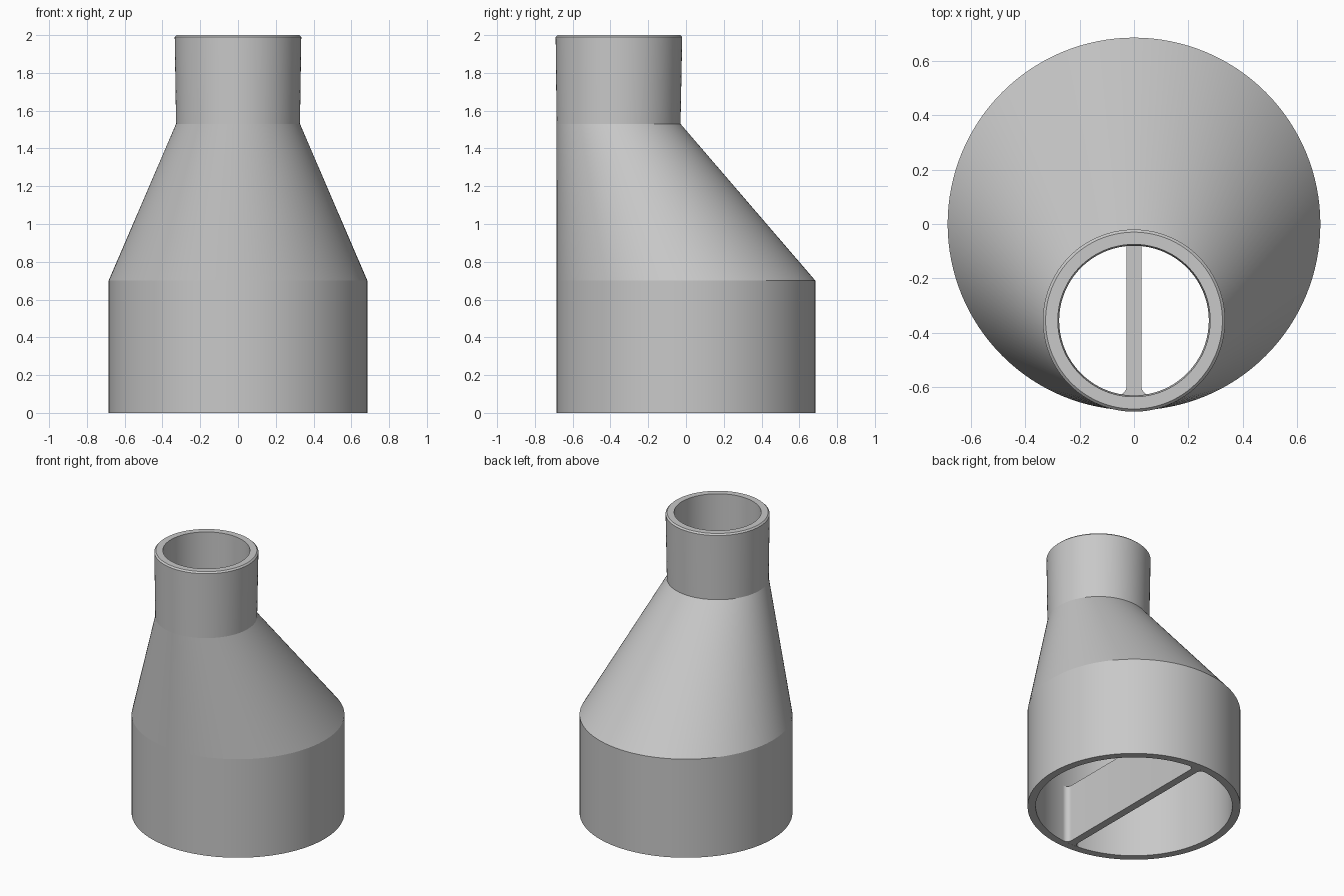
import bpy
import bmesh
import math

if "Cube" in bpy.data.objects:
    bpy.data.objects.remove(bpy.data.objects["Cube"], do_unlink=True)

SEGMENTS = 128
BORE = 0.633          # inner radius of the wide socket
RIB_HALF = 0.027      # half thickness of the dividing rib
RIB_HEIGHT = 0.41
FILLET = 0.035

grey = bpy.data.materials.new("plain grey")
grey.use_nodes = True
colour = (0.58, 0.58, 0.58, 1)
grey.diffuse_color = colour
grey.node_tree.nodes["Principled BSDF"].inputs["Base Color"].default_value = colour


def add_object(name, bm):
    bmesh.ops.recalc_face_normals(bm, faces=bm.faces)
    mesh = bpy.data.meshes.new(name)
    bm.to_mesh(mesh)
    bm.free()
    mesh.materials.append(grey)
    obj = bpy.data.objects.new(name, mesh)
    bpy.context.collection.objects.link(obj)
    return obj


def add_ring(bm, z, centre_y, radius):
    angles = [2 * math.pi * i / SEGMENTS for i in range(SEGMENTS)]
    return [bm.verts.new((radius * math.cos(a), centre_y + radius * math.sin(a), z))
            for a in angles]


# Hollow offset reducer: rings run up the outside, then down the bore
sections = [
    (0.0, 0.0, 0.685), (0.70, 0.0, 0.685),
    (1.53, -0.357, 0.328), (1.99, -0.355, 0.335), (2.0, -0.355, 0.325),
    (2.0, -0.355, 0.28), (1.53, -0.355, 0.275),
    (0.70, 0.0, BORE), (0.0, 0.0, BORE),
]
bm = bmesh.new()
rings = [add_ring(bm, *s) for s in sections]
for lower, upper in zip(rings, rings[1:] + rings[:1]):
    for i in range(SEGMENTS):
        j = (i + 1) % SEGMENTS
        face = bm.faces.new((lower[i], lower[j], upper[j], upper[i]))
        face.smooth = True
# Crisp edges between the sections
for ring in rings:
    for i in range(SEGMENTS):
        bm.edges.get((ring[i], ring[(i + 1) % SEGMENTS])).smooth = False
add_object("reducer_body", bm)

# Dividing rib: plan outline with filleted ends, extruded upwards
fx = RIB_HALF + FILLET
fy = math.sqrt((BORE - FILLET) ** 2 - fx ** 2)
end_angle = math.atan2(fy, fx)
corner = []
for i in range(9):
    a = math.pi + (end_angle - math.pi) * i / 8
    corner.append((fx + FILLET * math.cos(a), fy + FILLET * math.sin(a)))
back = corner + [(0, BORE)] + [(-x, y) for x, y in reversed(corner)]
outline = back + [(-x, -y) for x, y in back]

bm = bmesh.new()
base = bm.faces.new([bm.verts.new((x, y, 0)) for x, y in outline])
result = bmesh.ops.extrude_face_region(bm, geom=[base], use_keep_orig=True)
top_verts = [v for v in result["geom"] if isinstance(v, bmesh.types.BMVert)]
bmesh.ops.translate(bm, verts=top_verts, vec=(0, 0, RIB_HEIGHT))
rib = add_object("dividing_rib", bm)
bpy.context.view_layer.objects.active = rib
rib.select_set(True)
bpy.ops.object.shade_smooth_by_angle(angle=math.radians(30))
